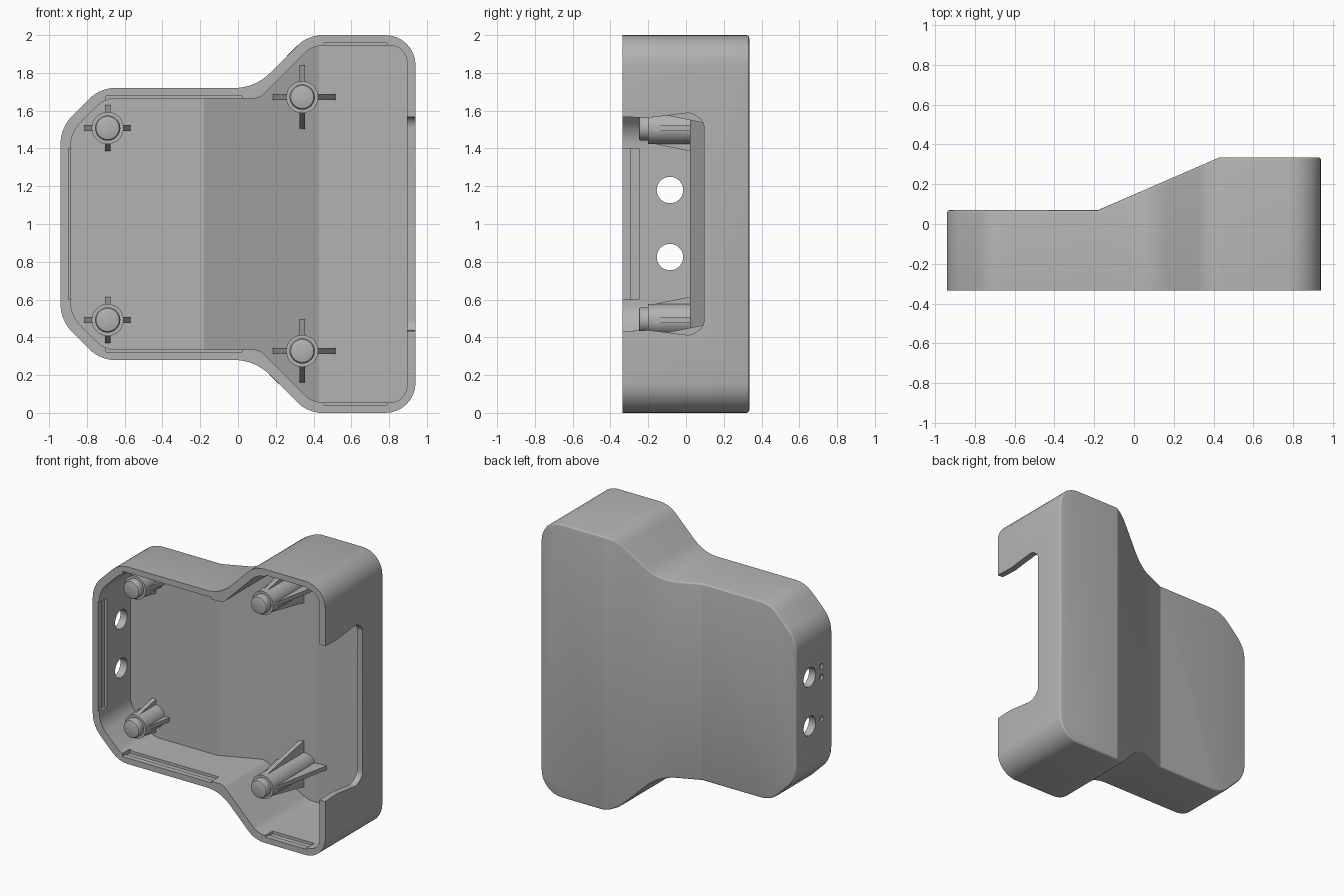
import bpy, bmesh, math
from mathutils import Vector, Matrix

if "Cube" in bpy.data.objects:
    bpy.data.objects.remove(bpy.data.objects["Cube"])

grey = bpy.data.materials.new("plain grey")
grey.use_nodes = True
COLOUR = (0.45, 0.45, 0.45, 1)
grey.diffuse_color = COLOUR
grey.node_tree.nodes["Principled BSDF"].inputs["Base Color"].default_value = COLOUR

FRONT, MID, WALL = -0.335, 1.0, 0.05
CREASES = (-0.18, 0.43)


def back(x):
    """Depth of the back surface: shallow, ramp, deep."""
    t = (x - CREASES[0]) / (CREASES[1] - CREASES[0])
    return 0.07 + 0.265 * min(max(t, 0), 1)


def floor(x):
    return back(x) - WALL


def finish(name, bm):
    bmesh.ops.recalc_face_normals(bm, faces=bm.faces[:])
    mesh = bpy.data.meshes.new(name)
    bm.to_mesh(mesh)
    bm.free()
    mesh.materials.append(grey)
    ob = bpy.data.objects.new(name, mesh)
    bpy.context.collection.objects.link(ob)
    return ob


def activate(ob):
    bpy.ops.object.select_all(action='DESELECT')
    ob.select_set(True)
    bpy.context.view_layer.objects.active = ob


def cut(target, cutter):
    cutter.hide_render = True
    mod = target.modifiers.new("cut", 'BOOLEAN')
    mod.operation, mod.solver, mod.object = 'DIFFERENCE', 'EXACT', cutter
    activate(target)
    bpy.ops.object.modifier_apply(modifier=mod.name)
    bpy.data.objects.remove(cutter)


def rounded(corners, steps=8):
    """Round each (a, b, tangent length) corner with an arc-like curve."""
    pts = []
    for i, (a, b, t) in enumerate(corners):
        p = Vector((a, b))
        u = (Vector(corners[i - 1][:2]) - p).normalized()
        v = (Vector(corners[(i + 1) % len(corners)][:2]) - p).normalized()
        if t == 0:
            pts.append(p)
            continue
        half = u.angle(v) / 2
        r = t * math.tan(half)
        c = p + (u + v).normalized() * (r / math.sin(half))
        d0, d1 = p + u * t - c, p + v * t - c
        sweep = d0.angle_signed(d1)
        for k in range(steps + 1):
            ang = -sweep * k / steps
            pts.append(c + Matrix.Rotation(ang, 2) @ d0)
    return pts


def mirrored(half):
    return half + [(x, -h, t) for x, h, t in reversed(half)]


def prism(name, half, y0, depth, bevel=0):
    """Outline in x and z, run from y0 back to the stepped depth."""
    bm = bmesh.new()
    bm.faces.new([bm.verts.new((p.x, y0, MID + p.y)) for p in rounded(mirrored(half))])
    for x in CREASES:
        bmesh.ops.bisect_plane(bm, geom=bm.verts[:] + bm.edges[:] + bm.faces[:],
                               plane_co=(x, 0, 0), plane_no=(1, 0, 0))
    ext = bmesh.ops.extrude_face_region(bm, geom=bm.faces[:], use_keep_orig=True)
    caps = [g for g in ext["geom"] if isinstance(g, bmesh.types.BMFace)]
    for v in {v for f in caps for v in f.verts}:
        v.co.y = depth(v.co.x)
    bmesh.ops.recalc_face_normals(bm, faces=bm.faces[:])
    if bevel:
        rim = [e for e in {e for f in caps for e in f.edges}
               if sum(f in caps for f in e.link_faces) == 1]
        bmesh.ops.bevel(bm, geom=rim, offset=bevel, segments=3, profile=0.5,
                        affect='EDGES', clamp_overlap=True)
    return finish(name, bm)


def box(name, x, y, z):
    bm = bmesh.new()
    bmesh.ops.create_cube(bm, size=1)
    for v in bm.verts:
        v.co = [r[0] if c < 0 else r[1] for c, r in zip(v.co, (x, y, z))]
    return finish(name, bm)


def slab(name, points, direction, origin):
    """Flat polygon thickened along a direction, starting at origin."""
    bm = bmesh.new()
    face = bm.faces.new([bm.verts.new(Vector(p) + Vector(origin)) for p in points])
    ext = bmesh.ops.extrude_face_region(bm, geom=[face], use_keep_orig=True)
    bmesh.ops.translate(bm, vec=direction,
                        verts=[g for g in ext["geom"] if isinstance(g, bmesh.types.BMVert)])
    return finish(name, bm)


def wall_hole(y, z, r, x0, x1):
    ring = [(0, r * math.cos(a), r * math.sin(a))
            for a in (math.tau * k / 32 for k in range(32))]
    return slab("hole_cutter", ring, (x1 - x0, 0, 0), (x0, y, z))


# Hollow case
outer = [(-0.94, 0.51, 0.09), (-0.73, 0.72, 0.08), (0.09, 0.72, 0.11),
         (0.37, 1.0, 0.08), (0.94, 1.0, 0.16)]
inner = [(-0.885, 0.485, 0.07), (-0.705, 0.665, 0.06), (0.113, 0.665, 0.03),
         (0.393, 0.945, 0.06), (0.895, 0.945, 0.09)]
case = prism("case_shell", outer, FRONT, back, bevel=0.016)
cut(case, prism("cavity_cutter", inner, FRONT - 0.1, floor))

# Wide notch in the deep side wall
edge = [(-0.4, 0.57, 0), (-0.2, 0.562, 0), (0.03, 0.59, 0.03), (0.095, 0.54, 0.03)]
notch = rounded(mirrored(edge))
cut(case, slab("notch_cutter", [(0, p.x, p.y) for p in notch], (0.3, 0, 0), (0.8, 0, MID)))

# Two round ports and their small marker dimples in the shallow side wall
for z, dots in ((1.18, (0.03, -0.05)), (0.825, (0,))):
    cut(case, wall_hole(-0.085, z, 0.07, -1, -0.8))
    for dz in dots:
        cut(case, wall_hole(-0.22, z + dz, 0.02, -1, -0.925))

# Shallow lid recesses with a deeper snap groove behind
for y, d in (((FRONT - 0.1, -0.29), 0.012), ((-0.295, -0.25), 0.02)):
    cut(case, box("recess_cutter", (-0.885 - d, -0.87), y, (0.6, 1.4)))
    for s in (1, -1):
        for x, h in (((-0.7, 0.02), 0.665), ((0.455, 0.79), 0.945)):
            z = sorted((MID + s * (h - 0.015), MID + s * (h + d)))
            cut(case, box("recess_cutter", x, y, z))


def post(name, x, z):
    """Stepped round post whose foot follows the floor."""
    profile = [(0.053, -0.25), (0.061, -0.247), (0.067, -0.238), (0.067, -0.2),
               (0.085, -0.2), (0.085, None)]
    bm = bmesh.new()
    rings = []
    for r, y in profile:
        ring = []
        for k in range(32):
            a = math.tau * k / 32
            px = x + r * math.cos(a)
            ring.append(bm.verts.new((px, floor(px) + 0.02 if y is None else y,
                                      z + r * math.sin(a))))
        rings.append(ring)
    for lo, hi in zip(rings, rings[1:]):
        for k in range(32):
            n = (k + 1) % 32
            bm.faces.new((lo[k], lo[n], hi[n], hi[k]))
    bm.faces.new(rings[0])
    bm.faces.new(rings[-1])
    return finish(name, bm)


def rib(name, x, z, dx, dz):
    """Tapered fin from the post out to the floor."""
    reach = 0.08
    for _ in range(4):
        reach = 0.08 + 0.2 * (floor(x + dx * reach) + 0.2)
    prof = [(0.02, -0.19), (0.08, -0.19), (reach, floor(x + dx * reach) + 0.01),
            (0.02, floor(x + dx * 0.02) + 0.01)]
    t = Vector((dz, 0, dx)) * 0.03
    return slab(name, [(dx * r, y, dz * r) for r, y in prof], t, Vector((x, 0, z)) - t / 2)


# Four screw posts, each with four fins
smooth = [case]
for side, x, h in (("shallow", -0.69, 0.508), ("deep", 0.34, 0.672)):
    for level, s in (("upper", 1), ("lower", -1)):
        name = f"{side}_{level}_post"
        smooth.append(post(name, x, MID + s * h))
        for i, (dx, dz) in enumerate(((1, 0), (-1, 0), (0, 1), (0, -1))):
            rib(f"{name}_rib_{i + 1}", x, MID + s * h, dx, dz)

for ob in smooth:
    activate(ob)
    bpy.ops.object.shade_smooth_by_angle(angle=math.radians(22))
